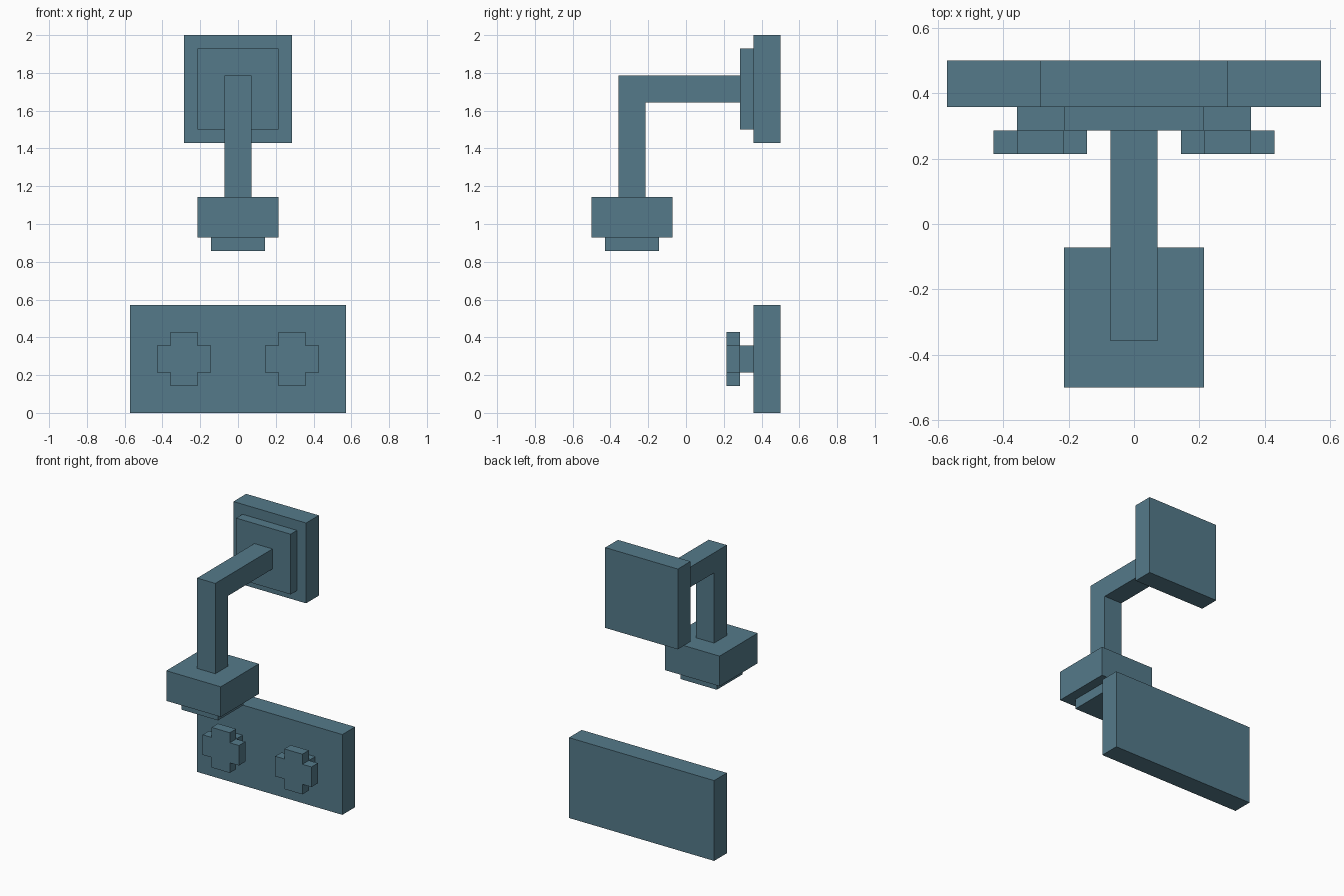
import bpy, bmesh
from mathutils import Vector

if "Cube" in bpy.data.objects:
    bpy.data.objects.remove(bpy.data.objects["Cube"])

U = 1 / 14  # one grid step of the blocky design

teal = bpy.data.materials.new("slate_teal")
teal.diffuse_color = (0.089, 0.195, 0.255, 1)
teal.use_nodes = True
teal.node_tree.nodes["Principled BSDF"].inputs["Base Color"].default_value = teal.diffuse_color


def prism(name, outline, direction):
    """Extrude a closed outline (in grid steps) along a direction."""
    bm = bmesh.new()
    face = bm.faces.new([bm.verts.new(Vector(p) * U) for p in outline])
    new = bmesh.ops.extrude_face_region(bm, geom=[face])["geom"]
    verts = [g for g in new if isinstance(g, bmesh.types.BMVert)]
    bmesh.ops.translate(bm, verts=verts, vec=Vector(direction) * U)
    bmesh.ops.recalc_face_normals(bm, faces=bm.faces)
    mesh = bpy.data.meshes.new(name)
    bm.to_mesh(mesh)
    bm.free()
    mesh.materials.append(teal)
    obj = bpy.data.objects.new(name, mesh)
    bpy.context.collection.objects.link(obj)
    return obj


def box(name, x, y, z):
    """Box from (min, max) ranges in grid steps."""
    outline = [(x[0], y[0], z[0]), (x[1], y[0], z[0]),
               (x[1], y[0], z[1]), (x[0], y[0], z[1])]
    return prism(name, outline, (0, y[1] - y[0], 0))


# Upper wall mount
box("wall_plate", (-4, 4), (5, 7), (20, 28))
box("mount_flange", (-3, 3), (4, 5), (21, 27))

# Bent pipe, side profile swept across x
pipe = [(4, 23), (4, 25), (-5, 25), (-5, 16), (-3, 16), (-3, 23)]
prism("bent_pipe", [(-1, y, z) for y, z in pipe], (2, 0, 0))

# Shower head and spray nozzle
box("shower_head", (-3, 3), (-7, -1), (13, 16))
box("spray_nozzle", (-2, 2), (-6, -2), (12, 13))

# Control panel with two cross-shaped tap handles
box("control_panel", (-8, 8), (5, 7), (0, 8))
cross = [(-2, -1), (-1, -1), (-1, -2), (1, -2), (1, -1), (2, -1),
         (2, 1), (1, 1), (1, 2), (-1, 2), (-1, 1), (-2, 1)]
for side, cx in (("left", -4), ("right", 4)):
    box(side + "_tap_stem", (cx - 1, cx + 1), (4, 5), (3, 5))
    prism(side + "_tap_handle", [(cx + x, 3, 4 + z) for x, z in cross], (0, 1, 0))
